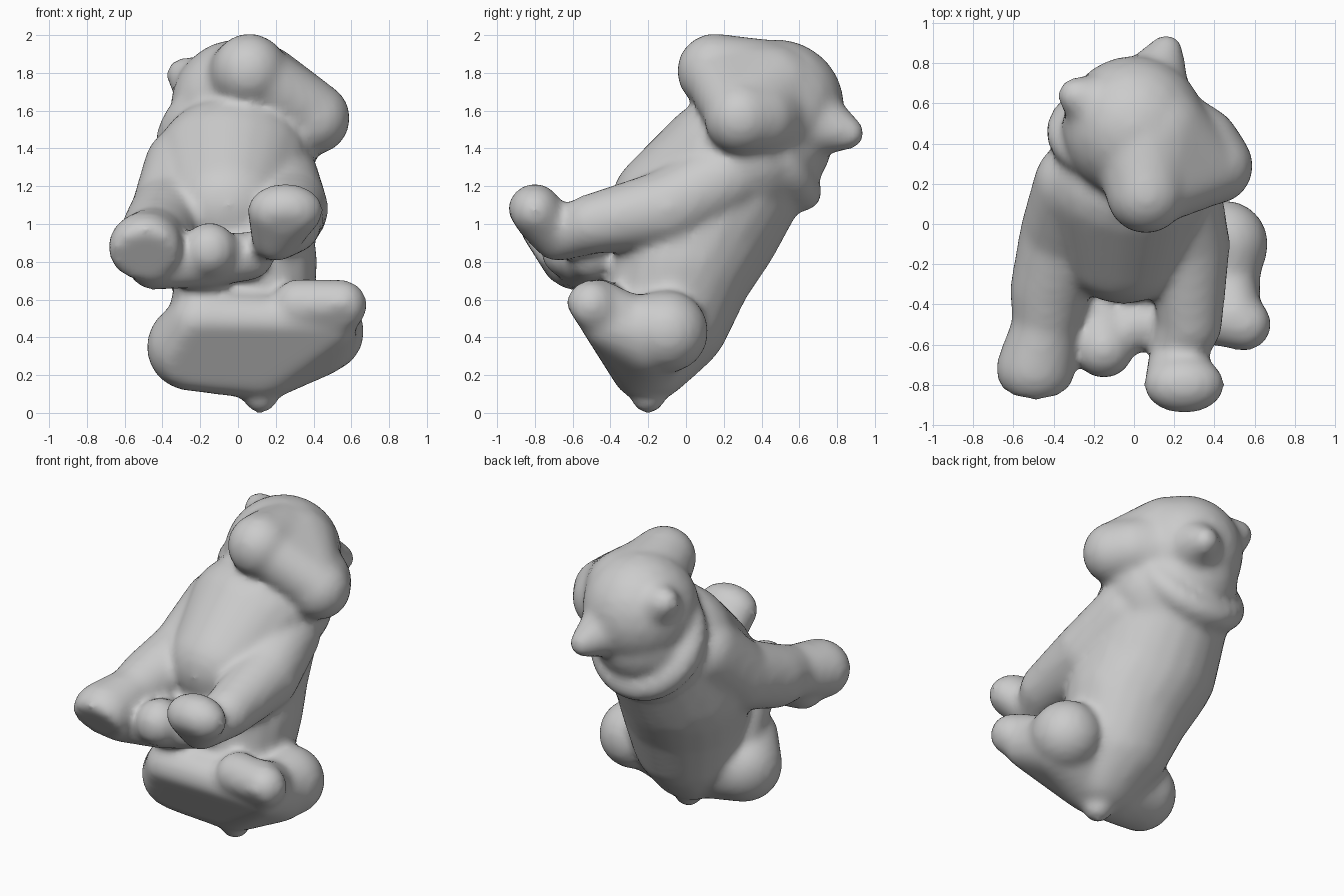
import bpy, bmesh
from mathutils import Vector, Matrix

cube = bpy.data.objects.get("Cube")
if cube:
    bpy.data.objects.remove(cube, do_unlink=True)

# The toy sits on a flat base, tipped onto its back edge
BASE_NORMAL = Vector((0, 0.845, 0.535))
BASE_OFFSET = 0.232
bm = bmesh.new()


def add_skin(*balls):
    """Convex skin around balls (x, y, z, radius[, x stretch]), flattened at the base."""
    part = bmesh.new()
    for x, y, z, r, *sx in balls:
        m = Matrix.Translation((x, y, z)) @ Matrix.Diagonal((sx[0] if sx else 1, 1, 1, 1))
        ball = bmesh.new()
        bmesh.ops.create_icosphere(ball, subdivisions=3, radius=r, matrix=m)
        for v in ball.verts:
            below = min(0, v.co.dot(BASE_NORMAL) + BASE_OFFSET)
            part.verts.new(v.co - BASE_NORMAL * below)
        ball.free()
    bmesh.ops.remove_doubles(part, verts=part.verts[:], dist=0.0005)
    bmesh.ops.convex_hull(part, input=part.verts[:])
    loose = [v for v in part.verts if not v.link_faces]
    bmesh.ops.delete(part, geom=loose, context='VERTS')
    mesh = bpy.data.meshes.new("part")
    part.to_mesh(mesh)
    part.free()
    bm.from_mesh(mesh)
    bpy.data.meshes.remove(mesh)


def limb(*balls):
    """Chain of skins through successive balls."""
    for pair in zip(balls, balls[1:]):
        add_skin(*pair)


# Torso, chest and neck
limb((.1, -.17, .27, .2, 1.3), (.06, -.1, .52, .34), (.02, -.02, .8, .39, 1.03),
     (-.04, .08, 1.02, .43), (-.03, .28, 1.28, .38), (0, .33, 1.36, .34, 1.22),
     (-.02, .45, 1.45, .33))
limb((-.05, -.1, 1.1, .3, 1.1), (-.03, .2, 1.33, .35, 1.18))
# Seat and tail
add_skin((-.25, -.26, .35, .235), (.12, -.22, .28, .21, 1.3), (.42, -.18, .4, .21),
         (-.2, -.4, .48, .17), (.49, -.42, .47, .14))
limb((.12, -.2, .085, .09), (.12, -.19, .16, .1))
# Head, muzzle, cheek
add_skin((0, .48, 1.62, .36))
limb((.06, .15, 1.81, .2), (.05, .4, 1.72, .26))
limb((.4, .29, 1.56, .195), (.33, .39, 1.56, .2), (.15, .42, 1.58, .27))
add_skin((.1, .17, 1.78, .18), (.37, .27, 1.6, .18), (.1, .45, 1.68, .28))
# Ears
limb((-.29, .64, 1.79, .09), (-.17, .58, 1.72, .17))
limb((.16, .86, 1.48, .085), (.1, .7, 1.53, .17))
# Left arm and paw
limb((.22, .2, 1.24, .21), (.27, -.1, 1.08, .21), (.28, -.5, 1.0, .16),
     (.2, -.68, .93, .13), (.25, -.8, 1.07, .145, 1.4))
# Right arm and paw
limb((-.28, .2, 1.3, .22), (-.35, -.05, 1.06, .22), (-.42, -.33, .96, .2),
     (-.44, -.5, .93, .165), (-.49, -.72, .88, .185, 1.07))
# Left leg and foot
limb((.45, -.1, .43, .22), (.46, -.28, .47, .15), (.5, -.47, .57, .14))
add_skin((.32, -.45, .57, .14), (.55, -.5, .57, .135), (.47, -.4, .47, .14))
# Right leg and foot
limb((-.2, -.25, .55, .16), (-.18, -.45, .78, .15), (-.15, -.62, .86, .15))
limb((-.45, -.6, .78, .13), (-.18, -.55, .8, .14), (.06, -.5, .83, .13))

# Collar ring
ring = bmesh.ops.create_circle(bm, segments=12, radius=.1,
                               matrix=Matrix.Translation((.3, 0, 0)) @ Matrix.Rotation(1.5708, 4, 'X'))
edges = {e for v in ring["verts"] for e in v.link_edges}
bmesh.ops.spin(bm, geom=ring["verts"] + list(edges), axis=(0, 0, 1), cent=(0, 0, 0),
               angle=6.283185, steps=32, use_merge=True)
collar = set(ring["verts"])
stack = list(collar)
while stack:
    near = {v for e in stack.pop().link_edges for v in e.verts} - collar
    collar |= near
    stack += near
turn = BASE_NORMAL.to_track_quat('Z', 'Y').to_matrix().to_4x4()
bmesh.ops.transform(bm, matrix=Matrix.Translation((-.04, .46, 1.42)) @ turn, verts=list(collar))
bmesh.ops.recalc_face_normals(bm, faces=bm.faces[:])

# Fuse everything into one soft figure
mesh = bpy.data.meshes.new("toy_bear")
bm.to_mesh(mesh)
bm.free()
bear = bpy.data.objects.new("toy_bear", mesh)
bpy.context.collection.objects.link(bear)
fuse = bear.modifiers.new("fuse", 'REMESH')
fuse.mode = 'VOXEL'
fuse.voxel_size = 0.025
fuse.use_smooth_shade = True
soften = bear.modifiers.new("soften", 'SMOOTH')
soften.factor = 0.5
soften.iterations = 10
